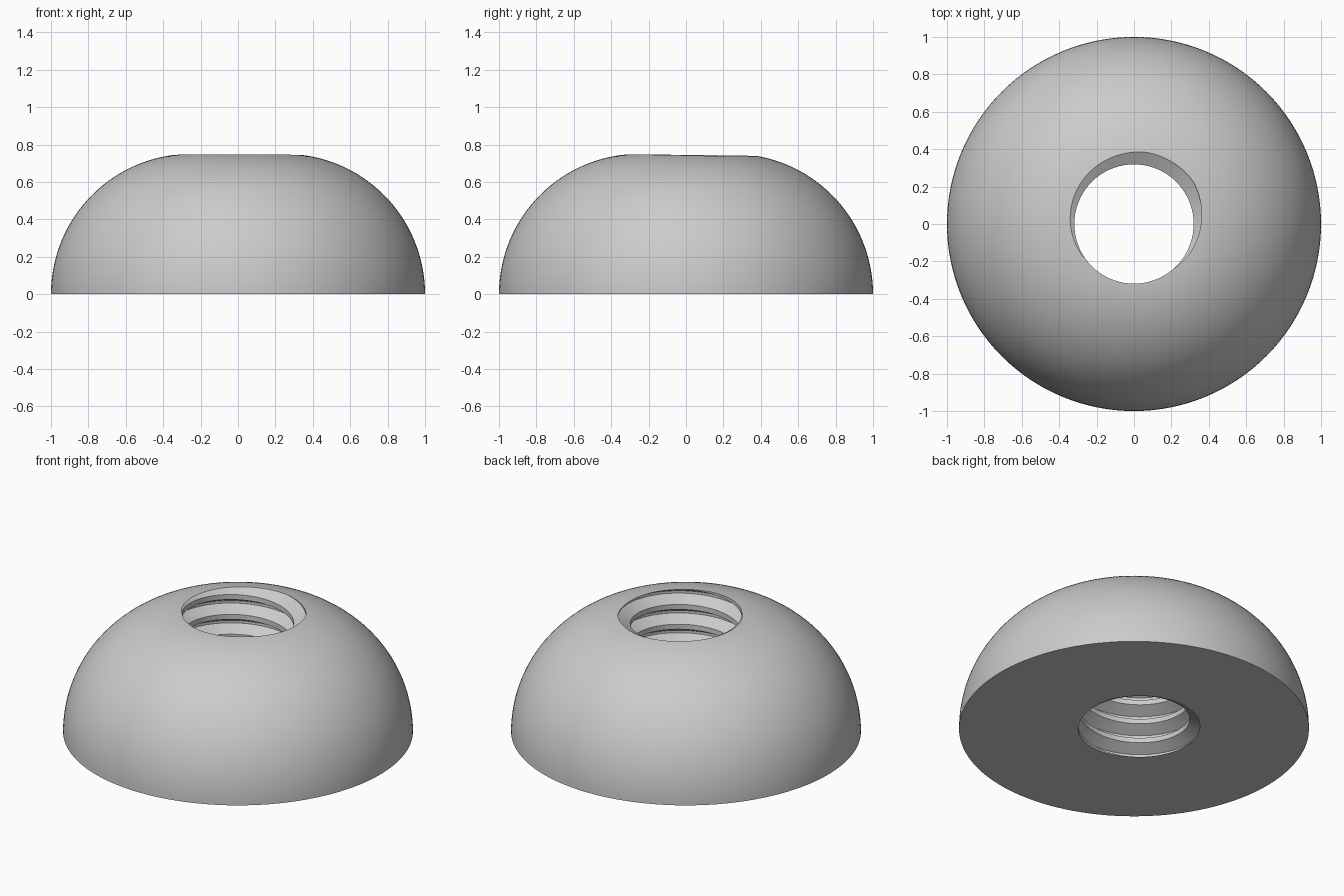
import bpy, bmesh
from math import sin, cos, pi, radians
from mathutils import Vector

old = bpy.data.objects.get("Cube")
if old:
    bpy.data.objects.remove(old, do_unlink=True)

CORE, ARC = 0.25, 0.75            # dome arc centre radius and arc radius
MINOR, MAJOR = 0.319, 0.389       # thread radii
PITCH = ARC / 6
START = radians(95)               # direction of the groove at the base
STEPS = 72                        # thread steps per turn


def make_object(name, bm):
    bmesh.ops.recalc_face_normals(bm, faces=bm.faces)
    mesh = bpy.data.meshes.new(name)
    bm.to_mesh(mesh)
    bm.free()
    obj = bpy.data.objects.new(name, mesh)
    bpy.context.collection.objects.link(obj)
    return obj


# Dome: quarter-round profile spun about the vertical axis
bm = bmesh.new()
arc = [(CORE + ARC * cos(pi / 2 * i / 32), ARC * sin(pi / 2 * i / 32)) for i in range(33)]
profile = [(0, 0)] + arc + [(0, ARC)]
verts = [bm.verts.new((r, 0, z)) for r, z in profile]
edges = [bm.edges.new(pair) for pair in zip(verts, verts[1:])]
bmesh.ops.spin(bm, geom=verts + edges, axis=(0, 0, 1), cent=(0, 0, 0),
               angle=2 * pi, steps=128, use_merge=True)
bmesh.ops.remove_doubles(bm, verts=bm.verts, dist=1e-5)
dome = make_object("threaded_dome", bm)

# Thread cutter: a groove section swept along a right-handed helix
bm = bmesh.new()
section = [(MAJOR, -1 / 16), (MAJOR, 1 / 16), (MINOR, 3 / 8), (MINOR, 5 / 8), (MAJOR, 15 / 16)]
rows = []
for i in range(-3 * STEPS, 9 * STEPS + 1):
    turn = i / STEPS
    a = START + 2 * pi * turn
    rows.append([bm.verts.new((r * cos(a), r * sin(a), PITCH * (turn + h))) for r, h in section])
for low, high in zip(rows, rows[1:]):
    for j in range(len(section) - 1):
        bm.faces.new((low[j], high[j], high[j + 1], low[j + 1]))
bmesh.ops.remove_doubles(bm, verts=bm.verts, dist=1e-5)

# Trim the cutter flat beyond both ends of the dome and cap it
for z, up in ((-0.07, -1), (ARC + 0.07, 1)):
    cut = bmesh.ops.bisect_plane(bm, geom=bm.verts[:] + bm.edges[:] + bm.faces[:],
                                 dist=1e-6, plane_co=Vector((0, 0, z)),
                                 plane_no=Vector((0, 0, up)), clear_outer=True)
bmesh.ops.holes_fill(bm, edges=[e for e in bm.edges if e.is_boundary], sides=0)
cutter = make_object("thread_cutter", bm)
cutter.hide_render = True

# Threaded bore
bore = dome.modifiers.new("threaded_bore", 'BOOLEAN')
bore.operation = 'DIFFERENCE'
bore.solver = 'EXACT'
bore.object = cutter
bpy.ops.object.select_all(action='DESELECT')
dome.select_set(True)
bpy.context.view_layer.objects.active = dome
bpy.ops.object.modifier_apply(modifier=bore.name)
bpy.data.objects.remove(cutter, do_unlink=True)
bpy.ops.object.shade_smooth_by_angle(angle=radians(25))

# Grey material
grey = bpy.data.materials.new("plain_grey")
grey.use_nodes = True
colour = (0.6, 0.6, 0.6, 1)
grey.diffuse_color = colour
grey.node_tree.nodes["Principled BSDF"].inputs["Base Color"].default_value = colour
dome.data.materials.clear()
dome.data.materials.append(grey)
